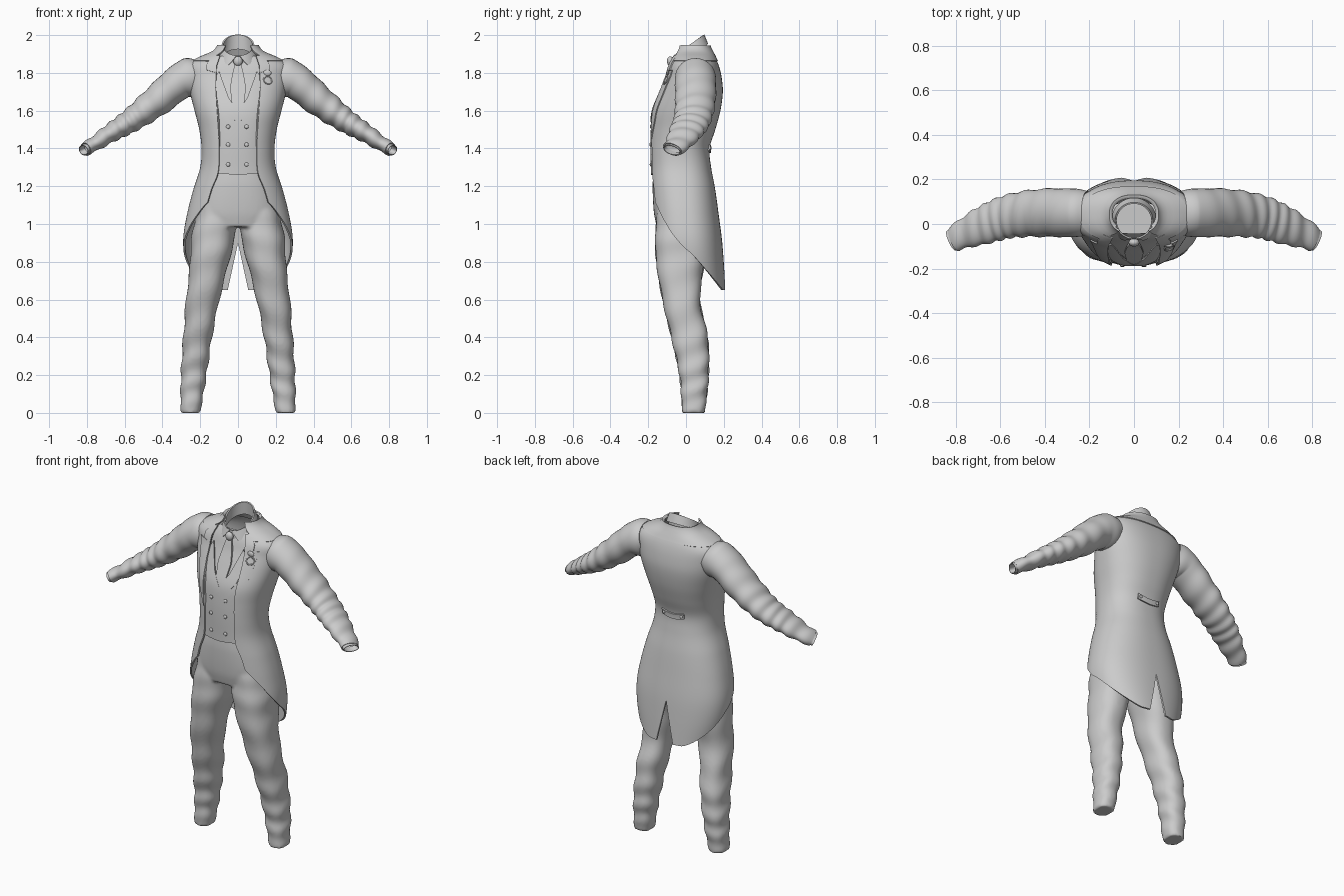
import bpy, bmesh, math
from mathutils import Vector

if "Cube" in bpy.data.objects:
    bpy.data.objects.remove(bpy.data.objects["Cube"])

P = 0.85  # squareness of the body cross-section


def curve(table, t):
    """Smooth interpolation of rows (key, values...) at key t."""
    t = min(max(t, table[0][0]), table[-1][0])
    i = 0
    while i < len(table) - 2 and t > table[i + 1][0]:
        i += 1
    a, b = table[i], table[i + 1]
    pa, nb = table[max(i - 1, 0)], table[min(i + 2, len(table) - 1)]
    h = b[0] - a[0]
    k = (t - a[0]) / h
    out = []
    for c in range(1, len(a)):
        ma = (b[c] - pa[c]) / (b[0] - pa[0]) * h
        mb = (nb[c] - a[c]) / (nb[0] - a[0]) * h
        out.append((2*k**3 - 3*k*k + 1)*a[c] + (k**3 - 2*k*k + k)*ma
                   + (3*k*k - 2*k**3)*b[c] + (k**3 - k*k)*mb)
    return out if len(out) > 1 else out[0]


# coat cross-sections: height, half width, front y, back y
BODY = [(.65, .235, -.14, .205), (.80, .275, -.165, .195), (.92, .285, -.18, .185),
        (1.05, .265, -.185, .168), (1.18, .232, -.189, .15), (1.30, .195, -.19, .128),
        (1.40, .188, -.192, .12), (1.50, .20, -.19, .15), (1.60, .225, -.18, .177),
        (1.70, .25, -.142, .19), (1.78, .262, -.108, .183), (1.84, .262, -.088, .168),
        (1.88, .20, -.068, .15), (1.91, .13, -.05, .135), (1.94, .10, -.035, .12)]


def ellipse(a, yf, yb, phi, off=0):
    s, c = math.sin(phi), math.cos(phi)
    x = (a + off) * math.copysign(abs(s)**P, s)
    y = (yf + yb)/2 - ((yb - yf)/2 + off) * math.copysign(abs(c)**P, c)
    return x, y


def body(phi, z, off=0):
    return (*ellipse(*curve(BODY, z), phi, off), z)


def angle_at(x, z):
    return math.asin(min(abs(x) / curve(BODY, z)[0], .99)**(1 / P))


def front(x, z, off=0):
    y = body(angle_at(x, z), z)[1]
    return (x, y - off, z)


def finish(ob, mirror=False, thick=0, angle=40):
    if mirror:
        ob.modifiers.new("mirror", 'MIRROR').merge_threshold = .0015
    if thick:
        m = ob.modifiers.new("cloth", 'SOLIDIFY')
        m.thickness, m.offset = thick, 0
    bpy.ops.object.select_all(action='DESELECT')
    ob.select_set(True)
    bpy.context.view_layer.objects.active = ob
    bpy.ops.object.convert(target='MESH')
    bpy.ops.object.shade_smooth_by_angle(angle=math.radians(angle))
    return ob


def grid(name, f, nu, nv, loop=False, caps=False, **kw):
    """Surface f(u, v); loop closes it in u, caps close both ends."""
    bm = bmesh.new()
    cols = nu if loop else nu + 1
    rows = [[bm.verts.new(f(i / nu, j / nv)) for i in range(cols)] for j in range(nv + 1)]
    for j in range(nv):
        for i in range(nu):
            k = (i + 1) % cols
            bm.faces.new((rows[j][i], rows[j][k], rows[j + 1][k], rows[j + 1][i]))
    if caps:
        bm.faces.new(rows[0][::-1])
        bm.faces.new(rows[-1])
    bmesh.ops.recalc_face_normals(bm, faces=bm.faces)
    me = bpy.data.meshes.new(name)
    bm.to_mesh(me)
    bm.free()
    ob = bpy.data.objects.new(name, me)
    bpy.context.collection.objects.link(ob)
    return finish(ob, **kw)


def poly(pts, t):
    k = min(int(t * (len(pts) - 1)), len(pts) - 2)
    f = t * (len(pts) - 1) - k
    return [p + (q - p) * f for p, q in zip(pts[k], pts[k + 1])]


def patch(name, edge_a, edge_b, off, thick, mirror=False):
    """Cloth panel between two (x, z) edges, laid on the chest."""
    def f(u, v):
        (x0, z0), (x1, z1) = poly(edge_a, u), poly(edge_b, u)
        return front(x0 + (x1 - x0)*v, z0 + (z1 - z0)*v, off)
    return grid(name, f, 24, 12, mirror=mirror, thick=thick)


# tailcoat: open front, swept hem, back vent
HEM = [(-.19, 1.18), (-.14, 1.02), (-.075, .92), (.02, .81), (.1, .735), (.21, .65)]
EDGE = [(1.0, .19), (1.18, .14), (1.27, .105), (1.4, .098), (1.55, .10), (1.7, .115),
        (1.8, .12), (1.88, .105), (1.94, .08)]


def coat(u, v):
    lo = curve(HEM, .02 - .2*math.cos(.3 + (math.pi - .3)*u))
    z = lo + v*(1.94 - lo)
    p0 = angle_at(curve(EDGE, z), z)
    p1 = math.pi - angle_at(max(0, (.9 - z)/.25*.055), z)
    return body(p0 + (p1 - p0)*u, z)


grid("tailcoat", coat, 48, 72, mirror=True, thick=.01)
grid("coat_collar", lambda u, v: body(
    angle_at(.14, 1.865) + (math.pi - angle_at(.14, 1.865))*u, 1.862 + .083*v, .007),
    32, 8, mirror=True, thick=.008)
patch("coat_lapel", [(.10, 1.46), (.11, 1.6), (.117, 1.72), (.115, 1.80)],
      [(.103, 1.45), (.14, 1.55), (.168, 1.67), (.195, 1.815)], .008, .008, True)
patch("lapel_collar", [(.115, 1.80), (.112, 1.84), (.095, 1.89)],
      [(.165, 1.815), (.165, 1.845), (.135, 1.888)], .009, .008, True)

# shirt body and waistcoat
grid("shirt_body", lambda u, v: body(2*math.pi*u, 1.27 + .62*v, -.02), 48, 30, loop=True)
patch("waistcoat", [(-.14, 1.27), (0, 1.26), (.14, 1.27)],
      [(-.125, 1.79), (0, 1.575), (.125, 1.79)], -.008, .009)
patch("waistcoat_lapel", [(-.012, 1.57), (.05, 1.67), (.10, 1.81)],
      [(.03, 1.54), (.10, 1.625), (.135, 1.75)], -.002, .007, True)

# necktie
patch("necktie", [(-.014, 1.855), (-.03, 1.79), (-.042, 1.72), (-.03, 1.62), (-.01, 1.56)],
      [(.014, 1.855), (.03, 1.79), (.042, 1.72), (.03, 1.62), (.01, 1.56)], -.006, .012)


def ball(name, loc, scale):
    bpy.ops.mesh.primitive_uv_sphere_add(segments=20, ring_count=12, location=loc)
    ob = bpy.context.object
    ob.name, ob.scale = name, scale
    return finish(ob)


ball("tie_knot", (0, -.083, 1.862), (.024, .018, .026))


# shirt collar: standing band with folded leaf
def rim(y):
    return 1.946 + .7*(y - .015)


def band(u, v):
    p = 2*math.pi*u
    y = .015 - .078*math.cos(p)
    return ((.08 + .008*v)*math.sin(p), y - .004*v*math.cos(p), rim(y) - .075*v)


def leaf(u, v):
    p0, p1 = .12 + (math.pi - .12)*u, .55 + (math.pi - .55)*u
    p = p0 + (p1 - p0)*v
    y = .015 - .08*math.cos(p)
    drop = .05 + .012*max(0, math.cos(p))**3
    return ((.083 + .016*v)*math.sin(p), y - .02*v*math.cos(p), rim(y) - drop*v)


grid("collar_band", band, 40, 6, loop=True, thick=.005)
grid("collar_leaf", leaf, 28, 6, mirror=True, thick=.005)

# sleeves: path parameter, centre x y z, half depth, half height
SLEEVE = [(0, .21, .05, 1.79, .095, .085), (.12, .255, .05, 1.775, .105, .103),
          (.2, .31, .05, 1.752, .106, .09), (.38, .42, .05, 1.66, .104, .08),
          (.6, .56, .034, 1.553, .094, .061), (.8, .68, -.008, 1.478, .082, .045),
          (.92, .76, -.043, 1.425, .064, .036), (1, .808, -.07, 1.396, .052, .031)]


def sleeve(u, t, grow=0, fold=.004):
    x, y, z, ry, rz = curve(SLEEVE, t)
    c = Vector((x, y, z))
    d = (Vector(curve(SLEEVE, min(t + .01, 1))[:3])
         - Vector(curve(SLEEVE, max(t - .01, 0))[:3])).normalized()
    up = d.cross(Vector((0, 1, 0))).normalized()
    side = up.cross(d)
    p = 2*math.pi*u
    w = grow + fold*min(1, 3*max(t - .15, 0))*math.sin(58*t + 1.6*math.sin(p + 1) + 2*math.sin(9*t))
    return c + side*math.cos(p)*(ry + w) + up*math.sin(p)*(rz + w)


grid("sleeve", lambda u, v: sleeve(u, v), 32, 80, loop=True, mirror=True, thick=.006)


def cuff(u, v):
    return sleeve(u, 1, -.004, 0) + Vector((.87, -.42, -.45))*(-.02 + .032*v)


grid("shirt_cuff", cuff, 32, 3, loop=True, mirror=True, thick=.004)

# trousers: two legs and a hip block fused together
LEG = [(0, .2, .305, -.02, .10), (.2, .167, .302, -.035, .12), (.4, .138, .29, -.078, .115),
       (.6, .098, .275, -.125, .075), (.8, .048, .253, -.158, .10),
       (.92, .018, .248, -.163, .13), (1.1, .01, .21, -.15, .12)]
HIP = [(.985, .22, -.155, .13), (1.06, .232, -.17, .138), (1.2, .205, -.177, .125),
       (1.285, .175, -.172, .108)]


def leg(side):
    def f(u, v):
        z, p = 1.1*v, 2*math.pi*u
        x0, x1, y0, y1 = curve(LEG, z)
        w = .005*math.sin(44*z + 2*math.sin(p + side) + 3*math.sin(5*z)) * (1 - .6*v)
        w *= min(1, 6*z + .2)
        x, y = ellipse((x1 - x0)/2, y0, y1, p, w)
        return (side*((x0 + x1)/2 + x), y, z)
    return f


def hip(u, v):
    z = .985 + .3*v
    return (*ellipse(*curve(HIP, z), 2*math.pi*u), z)


parts = [grid("leg", leg(s), 40, 80, loop=True, caps=True) for s in (-1, 1)]
parts.append(grid("trousers", hip, 48, 16, loop=True, caps=True))
for ob in parts:
    ob.select_set(True)
bpy.ops.object.join()
trousers = bpy.context.object
m = trousers.modifiers.new("fuse", 'REMESH')
m.mode, m.voxel_size = 'VOXEL', .009
m = trousers.modifiers.new("soften", 'SMOOTH')
m.factor, m.iterations = .5, 5
finish(trousers, angle=50)

# waistcoat buttons
for z in (1.515, 1.42, 1.315):
    for x in (-.052, .045):
        ball("waistcoat_button", front(x, z, -.002), (.011, .006, .011))

# half belt with two buttons on the back
def belt(u, v):
    x = -.07 + .14*u
    z = 1.405 - .012*math.sin(math.pi*u) + .032*(v - .5)
    return body(math.pi - math.copysign(angle_at(x, z), x), z, .008)


grid("back_belt", belt, 20, 4, thick=.01)
for x in (-.055, .055):
    px, py, pz = body(math.pi - math.copysign(angle_at(x, 1.4), x), 1.402, .014)
    ball("back_button", (px, py, pz), (.009, .005, .009))

# lapel pin with a hanging loop
ball("lapel_pin", front(.155, 1.80, .014), (.022, .008, .016))
bpy.ops.mesh.primitive_torus_add(location=front(.158, 1.762, .014), major_radius=.022,
                                 minor_radius=.004, major_segments=24, minor_segments=8,
                                 rotation=(math.radians(65), 0, math.radians(20)))
bpy.context.object.name = "pin_loop"
finish(bpy.context.object)
